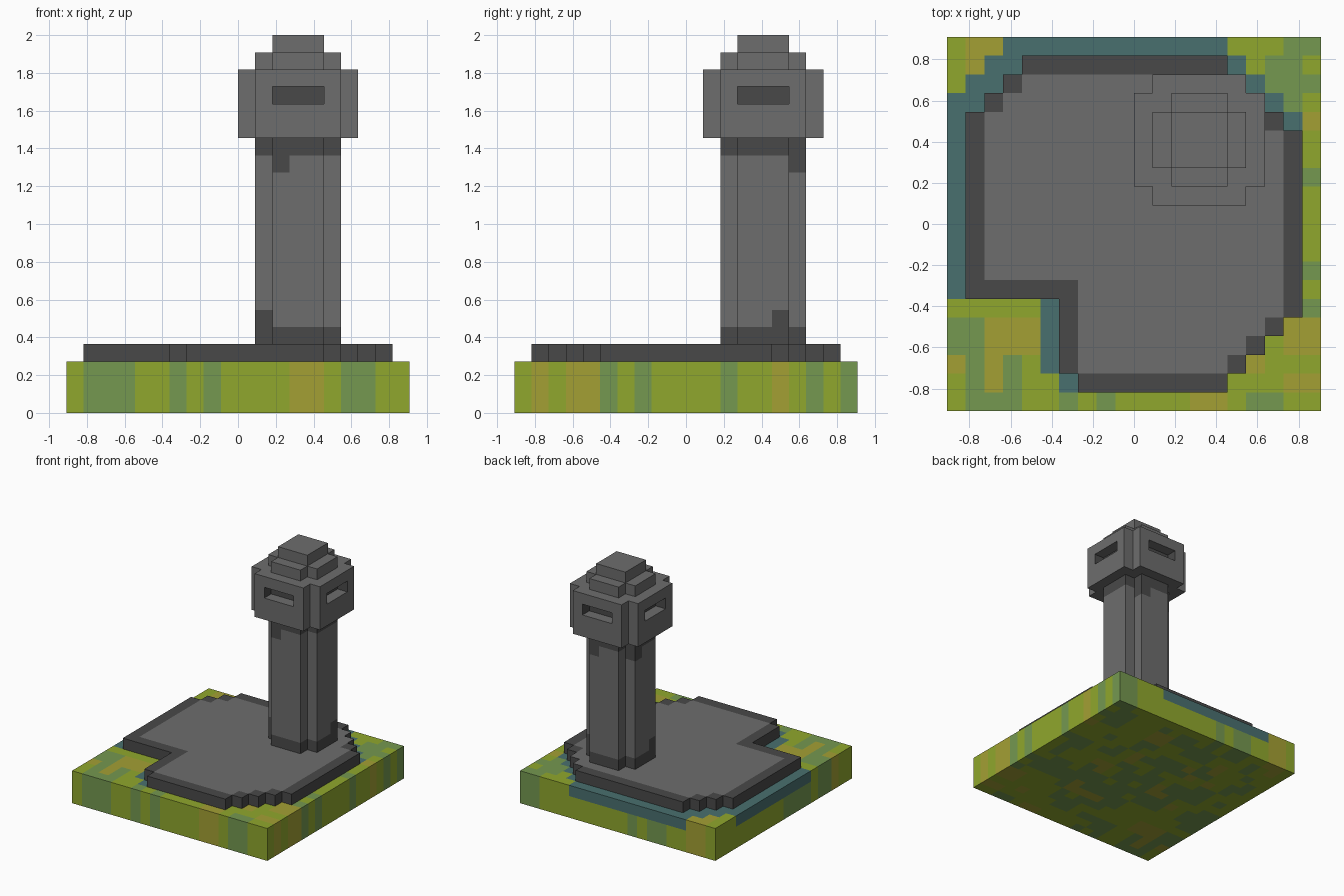
import bpy, bmesh, random
from mathutils import Vector

if "Cube" in bpy.data.objects:
    bpy.data.objects.remove(bpy.data.objects["Cube"], do_unlink=True)

random.seed(4)
U = 2 / 22          # one block
HALF = 10           # ground is 20 x 20 blocks


def material(name, rgb):
    lin = [(c / 255 / 12.92 if c < 11 else ((c / 255 + 0.055) / 1.055) ** 2.4) for c in rgb] + [1]
    m = bpy.data.materials.new(name)
    m.use_nodes = True
    m.diffuse_color = lin
    bsdf = m.node_tree.nodes["Principled BSDF"]
    bsdf.inputs["Base Color"].default_value = lin
    bsdf.inputs["Roughness"].default_value = 1
    return m


MATS = [material("stone_grey", (109, 109, 109)), material("dark_stone", (73, 73, 73)),
        material("grass_green", (144, 167, 45)), material("sage_green", (117, 152, 80)),
        material("olive_yellow", (164, 160, 52)), material("water_teal", (73, 112, 111))]
STONE, DARK, GRASS, SAGE, OLIVE, TEAL = range(6)

# Unit-cube face corners for each outward direction
SIDES = {(1, 0, 0): [(1, 0, 0), (1, 1, 0), (1, 1, 1), (1, 0, 1)],
         (-1, 0, 0): [(0, 1, 0), (0, 0, 0), (0, 0, 1), (0, 1, 1)],
         (0, 1, 0): [(1, 1, 0), (0, 1, 0), (0, 1, 1), (1, 1, 1)],
         (0, -1, 0): [(0, 0, 0), (1, 0, 0), (1, 0, 1), (0, 0, 1)],
         (0, 0, 1): [(0, 0, 1), (1, 0, 1), (1, 1, 1), (0, 1, 1)],
         (0, 0, -1): [(0, 1, 0), (1, 1, 0), (1, 0, 0), (0, 0, 0)]}


def box(x0, x1, y0, y1, z0, z1):
    return {(i, j, k) for i in range(x0, x1) for j in range(y0, y1) for k in range(z0, z1)}


def plus(x0, x1, y0, y1, z0, z1):
    """Square block column with its four corner blocks removed."""
    return box(x0 + 1, x1 - 1, y0, y1, z0, z1) | box(x0, x1, y0 + 1, y1 - 1, z0, z1)


def block_part(name, cells, paint):
    """Skin a set of blocks; paint(cell, normal) picks each face's material."""
    bm = bmesh.new()
    verts = {}
    for cell in sorted(cells):
        for n, corners in SIDES.items():
            if tuple(a + b for a, b in zip(cell, n)) in cells:
                continue
            loop = []
            for c in corners:
                p = tuple(a + b for a, b in zip(cell, c))
                if p not in verts:
                    verts[p] = bm.verts.new(Vector((p[0] - HALF, p[1] - HALF, p[2])) * U)
                loop.append(verts[p])
            bm.faces.new(loop).material_index = paint(cell, n)
    # Merge flat faces that share a colour
    bmesh.ops.dissolve_limit(bm, angle_limit=0.01, verts=bm.verts[:], edges=bm.edges[:],
                             delimit={'MATERIAL'})
    me = bpy.data.meshes.new(name)
    used = sorted({f.material_index for f in bm.faces})
    for f in bm.faces:
        f.material_index = used.index(f.material_index)
    bm.to_mesh(me)
    bm.free()
    for u in used:
        me.materials.append(MATS[u])
    ob = bpy.data.objects.new(name, me)
    bpy.context.collection.objects.link(ob)
    return ob


# Stone platform footprint: square with stepped corners and one cut-out
slab = box(1, 19, 1, 19, 3, 4) - box(1, 6, 1, 6, 3, 4) - box(6, 7, 1, 2, 3, 4)
for s in range(4):
    slab -= box(15 + s, 19, 1 + s, 2 + s, 3, 4)        # front, +x corner
    slab -= box(15 + s, 19, 18 - s, 19 - s, 3, 4)      # back, +x corner
for s in range(3):
    slab -= box(1, 4 - s, 18 - s, 19 - s, 3, 4)        # back, -x corner


def paint_slab(cell, n):
    i, j, k = cell
    edge = any((i + a, j + b, k) not in slab for a, b in ((1, 0), (-1, 0), (0, 1), (0, -1)))
    edge = (edge or (i, j) == (6, 6)) and (i, j) not in ((15, 17), (16, 16))
    return STONE if n[2] > 0 and not edge else DARK


block_part("stone_platform", slab, paint_slab)

# Ground colours: scattered clumps, then the rim, painted as block rectangles
ground = {}


def fill(colour, *rects):
    for x0, x1, y0, y1 in rects:
        for i in range(x0, x1):
            for j in range(y0, y1):
                ground[i, j] = colour


fill(GRASS, (0, 20, 0, 20))
for n in range(120):
    x, y = random.randrange(19), random.randrange(19)
    w, h = random.choice(((1, 1), (1, 2), (2, 1), (2, 2)))
    fill(OLIVE if n % 5 == 0 else SAGE, (x, x + w, y, y + h))
fill(GRASS, (0, 20, 0, 1), (19, 20, 0, 20), (0, 6, 0, 6), (15, 19, 1, 5),
     (15, 19, 15, 20), (0, 3, 17, 20))
# front and cut-out corner
fill(SAGE, (1, 4, 0, 1), (6, 7, 0, 1), (8, 9, 0, 1), (16, 18, 0, 1), (0, 2, 3, 5),
     (1, 2, 1, 3), (3, 4, 1, 3))
fill(OLIVE, (13, 15, 0, 1), (2, 5, 3, 5), (0, 1, 2, 3), (2, 3, 1, 3))
# +x side and its corners
fill(SAGE, (19, 20, 5, 6), (19, 20, 7, 8), (19, 20, 12, 13), (18, 20, 19, 20),
     (17, 19, 16, 19), (19, 20, 17, 18))
fill(OLIVE, (18, 20, 1, 2), (18, 20, 3, 5), (16, 17, 2, 3), (19, 20, 15, 16))
fill(OLIVE, (1, 3, 19, 20), (1, 2, 18, 19))

# Water cells lie only in the top ground layer
water = set()
for x0, x1, y0, y1 in ((3, 15, 19, 20), (2, 4, 18, 19), (1, 3, 17, 18), (0, 2, 16, 17),
                       (0, 1, 6, 16), (5, 6, 2, 6), (6, 7, 1, 2), (15, 16, 18, 19),
                       (16, 17, 17, 18), (17, 18, 16, 17), (18, 19, 15, 16)):
    water |= box(x0, x1, y0, y1, 2, 3)

block_part("ground", box(0, 20, 0, 20, 0, 3),
           lambda c, n: TEAL if c in water else ground[c[0], c[1]])

# Tower shaft with dark bands at both ends and a few stray dark blocks
stray = {(12, 12, 14), (11, 13, 5), (15, 15, 5), (14, 16, 14), (15, 16, 14), (11, 15, 14)}
block_part("tower_shaft", plus(11, 16, 12, 17, 4, 16),
           lambda c, n: DARK if c[2] in (4, 15) or c in stray else STONE)

# Lookout cabin with a recessed slot in each wall
cabin = plus(10, 17, 11, 18, 16, 20)
slots = (box(12, 15, 11, 12, 18, 19) | box(12, 15, 17, 18, 18, 19)
         | box(10, 11, 13, 16, 18, 19) | box(16, 17, 13, 16, 18, 19))
cabin -= slots


def paint_cabin(cell, n):
    faces_slot = tuple(a + b for a, b in zip(cell, n)) in slots
    return DARK if faces_slot and n[2] == 0 else STONE


block_part("lookout_cabin", cabin, paint_cabin)

# Stepped roof
block_part("roof_step", plus(11, 16, 12, 17, 20, 21), lambda c, n: STONE)
block_part("roof_cap", box(12, 15, 13, 16, 21, 22), lambda c, n: STONE)
